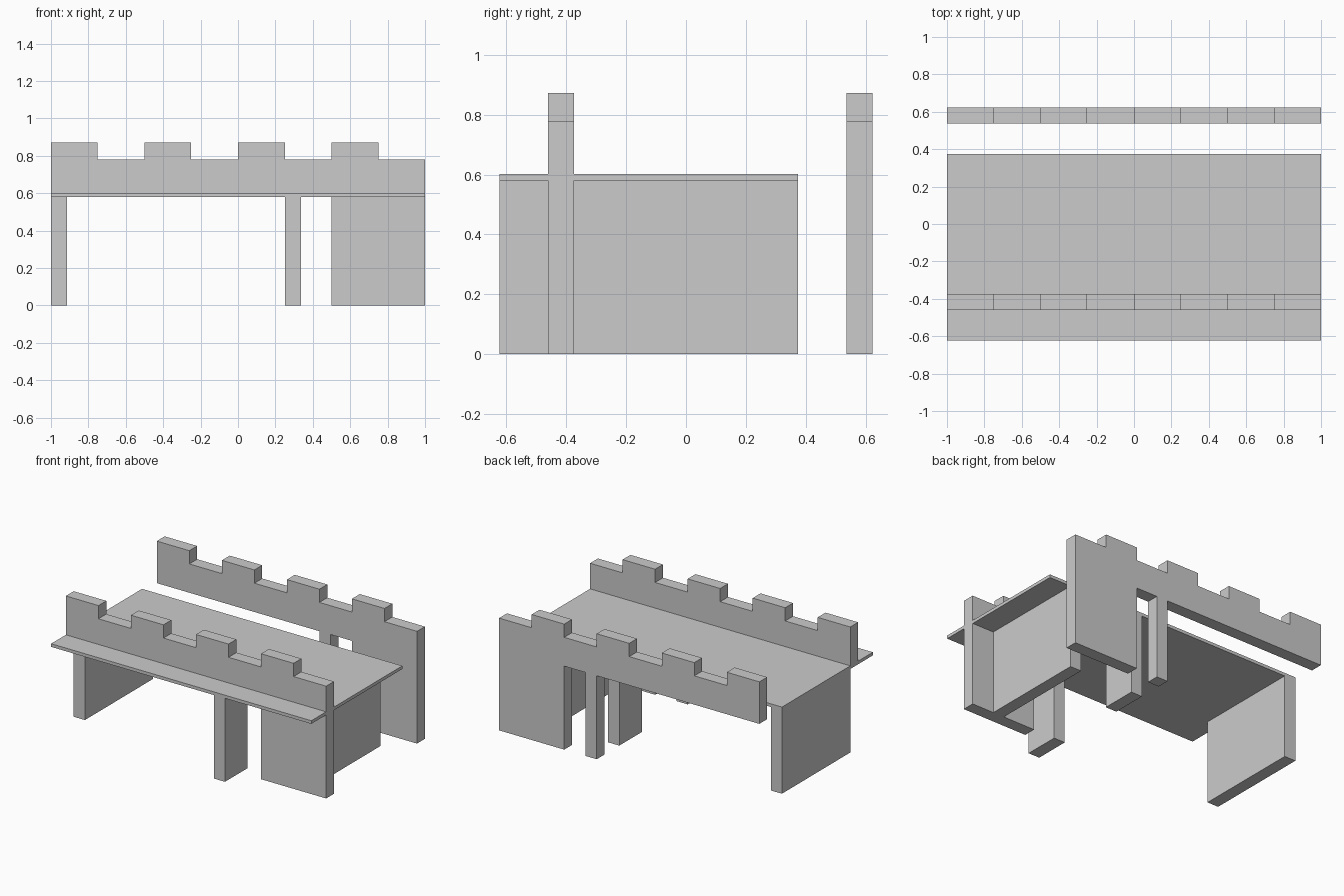
import bpy, bmesh

if "Cube" in bpy.data.objects:
    bpy.data.objects.remove(bpy.data.objects["Cube"])

DECK_Z0, DECK_Z1 = 0.58, 0.602
LOW, HIGH = 0.78, 0.872
T = 0.086  # board thickness


def finish(name, bm):
    bmesh.ops.recalc_face_normals(bm, faces=bm.faces[:])
    mesh = bpy.data.meshes.new(name)
    bm.to_mesh(mesh)
    bm.free()
    obj = bpy.data.objects.new(name, mesh)
    bpy.context.collection.objects.link(obj)
    return obj


def box(name, x0, x1, y0, y1, z0, z1):
    bm = bmesh.new()
    bmesh.ops.create_cube(bm, size=1)
    for v in bm.verts:
        v.co = (x1 if v.co.x > 0 else x0,
                y1 if v.co.y > 0 else y0,
                z1 if v.co.z > 0 else z0)
    return finish(name, bm)


def wall(name, y0, with_post):
    # Battlement outline: four teeth on top, solid panel at the right end
    pts = []
    for i in range(4):
        x = -1 + 0.5 * i
        pts += [(x, HIGH), (x + 0.25, HIGH), (x + 0.25, LOW), (x + 0.5, LOW)]
    # the next tooth starts straight above the last low point
    pts += [(1, 0), (0.5, 0), (0.5, DECK_Z0)]
    if with_post:
        pts += [(0.25 + T, DECK_Z0), (0.25 + T, 0), (0.25, 0), (0.25, DECK_Z0)]
    pts += [(-1, DECK_Z0)]
    bm = bmesh.new()
    face = bm.faces.new([bm.verts.new((x, y0, z)) for x, z in pts])
    ext = bmesh.ops.extrude_face_region(bm, geom=[face])
    bmesh.ops.translate(bm, vec=(0, T, 0),
                        verts=[g for g in ext["geom"] if isinstance(g, bmesh.types.BMVert)])
    return finish(name, bm)


# Deck board
box("deck", -1, 1, -0.623, 0.375, DECK_Z0, DECK_Z1)

# Battlement walls
wall("front_wall", -0.375 - T, False)
wall("back_wall", 0.623 - T, True)

# Full-depth supports under the deck
box("left_support", -1, -1 + T, -0.375, 0.375, 0, DECK_Z0)
box("right_support", 0.832 - T, 0.832, -0.375, 0.375, 0, DECK_Z0)

# Short legs under the deck
box("front_leg", 0.25, 0.25 + T, -0.623, -0.375, 0, DECK_Z0)
box("back_leg", 0.25, 0.25 + T, 0.127, 0.375, 0, DECK_Z0)
